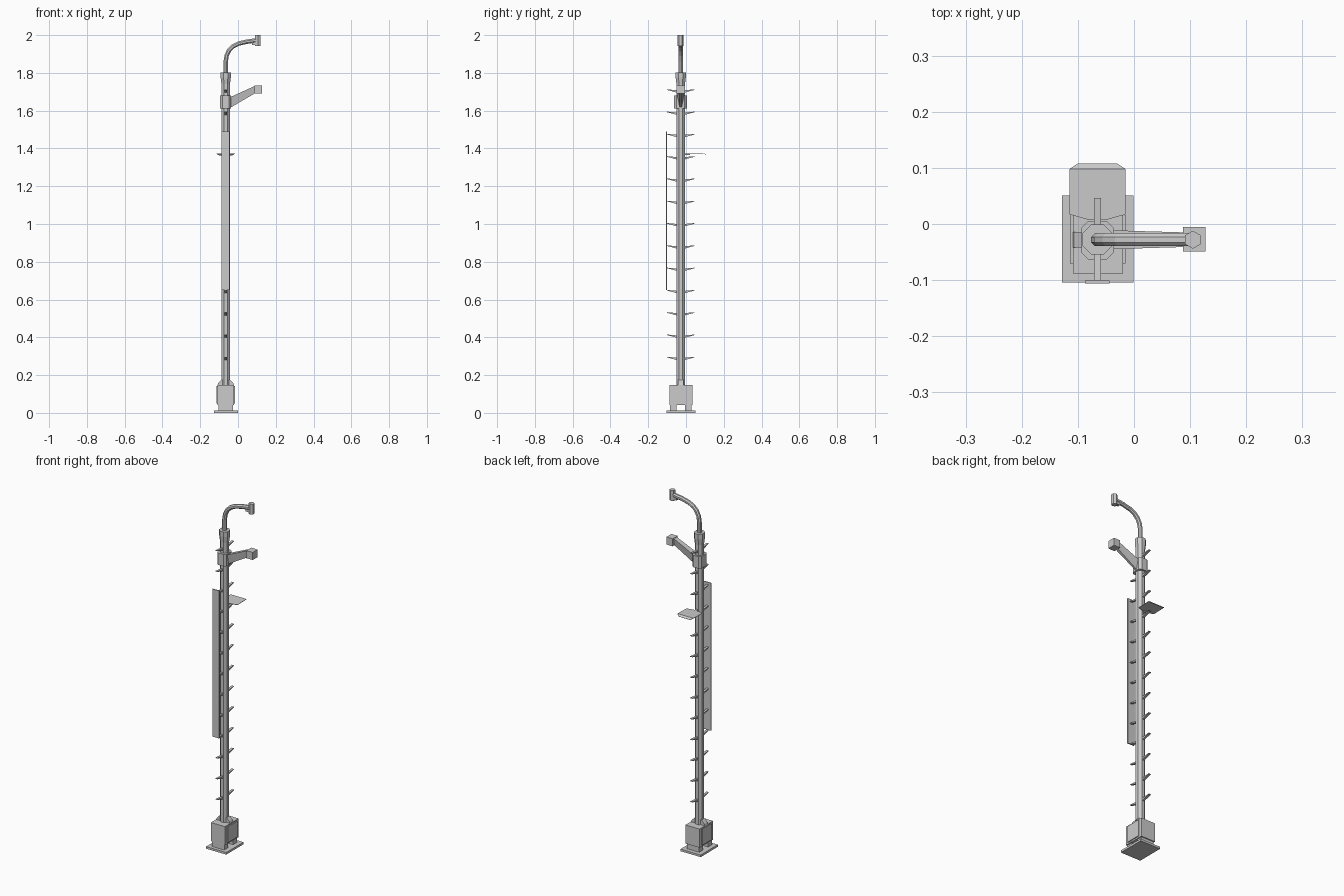
import bpy, bmesh, math
from mathutils import Vector

if "Cube" in bpy.data.objects:
    bpy.data.objects.remove(bpy.data.objects["Cube"])

CX, CY = -0.065, -0.028   # pole axis


def mesh_obj(name, bm):
    bmesh.ops.recalc_face_normals(bm, faces=bm.faces)
    me = bpy.data.meshes.new(name)
    bm.to_mesh(me)
    bm.free()
    ob = bpy.data.objects.new(name, me)
    bpy.context.collection.objects.link(ob)
    return ob


def loft(name, rings, caps=True):
    """Skin a list of equally sized closed rings."""
    bm = bmesh.new()
    vs = [[bm.verts.new(p) for p in r] for r in rings]
    n = len(vs[0])
    for a, b in zip(vs, vs[1:]):
        for i in range(n):
            j = (i + 1) % n
            bm.faces.new((a[i], a[j], b[j], b[i]))
    if caps:
        bm.faces.new(vs[0])
        bm.faces.new(vs[-1])
    return mesh_obj(name, bm)


def box(name, x0, x1, y0, y1, z0, z1):
    return loft(name, [[(x0, y0, z), (x1, y0, z), (x1, y1, z), (x0, y1, z)] for z in (z0, z1)])


def lathe(name, x, y, profile, n):
    """Faceted column from (radius, z) pairs."""
    ang = [2 * math.pi * (i + 0.5) / n for i in range(n)]
    return loft(name, [[(x + r * math.cos(a), y + r * math.sin(a), z) for a in ang] for r, z in profile])


# Base plate, feet and equipment box
box("base_plate", -0.128, -0.001, -0.104, 0.051, 0, 0.012)
for i, y in enumerate((-0.085, -0.006)):
    box(f"foot_{i}", -0.103, -0.027, y, y + 0.034, 0.012, 0.045)
box("base_box", -0.109, -0.020, -0.088, 0.034, 0.042, 0.148)
for i, x in enumerate((-0.114, -0.021)):
    box(f"box_side_panel_{i}", x, x + 0.006, -0.070, 0.016, 0.050, 0.142)

# Sloped gusset joining box and pole
loft("gusset", [[(CX - w, CY - 0.014, z), (CX + w, CY - 0.014, z),
                 (CX + w, CY + 0.014, z), (CX - w, CY + 0.014, z)]
                for w, z in ((0.044, 0.146), (0.040, 0.158), (0.022, 0.176))])

# Pole with flared top collar
lathe("pole", CX, CY, [(0.0245, 0.14), (0.0245, 1.74), (0.029, 1.775), (0.029, 1.803)], 8)

# Climbing pegs: tapered wedges on front and back
for i in range(13):
    z = 0.297 + 0.118 * i
    for side, reach in ((-1, 0.073), (1, 0.074)):
        y0, y1 = CY + side * 0.018, CY + side * reach
        loft(f"climbing_peg_{i}_{'front' if side < 0 else 'back'}",
             [[(x, y0, z - 0.018), (x, y1, z - 0.003), (x, y1, z), (x, y0, z - 0.005)]
              for x in (CX - 0.0065, CX + 0.0065)])

# Long sign board on the front pegs
box("sign_board", -0.087, -0.044, -0.106, -0.101, 0.65, 1.49)

# Thin shade plate behind the pole, with cut corners and a bent rear lip
bm = bmesh.new()
rows = [[(-0.050, 0.017, 1.372), (-0.018, 0.008, 1.372), (0.018, 0.008, 1.372), (0.050, 0.017, 1.372)],
        [(-0.050, 0.098, 1.374), (-0.018, 0.098, 1.374), (0.018, 0.098, 1.374), (0.050, 0.098, 1.374)],
        [(-0.035, 0.108, 1.365), (-0.013, 0.108, 1.365), (0.013, 0.108, 1.365), (0.035, 0.108, 1.365)]]
vs = [[bm.verts.new((CX + x, y, z)) for x, y, z in r] for r in rows]
for a, b in zip(vs, vs[1:]):
    for i in range(3):
        bm.faces.new((a[i], a[i + 1], b[i + 1], b[i]))
shade = mesh_obj("shade_plate", bm)
mod = shade.modifiers.new("thickness", 'SOLIDIFY')
mod.thickness = 0.002
box("shade_stem", CX - 0.006, CX + 0.006, CY, 0.02, 1.366, 1.372)

# Clamp and tapered bracket arm
c = 0.012
loft("clamp", [[(-0.094 + c, -0.063, z), (-0.036 - c, -0.063, z), (-0.036, -0.063 + c, z),
                (-0.036, 0.005 - c, z), (-0.036 - c, 0.005, z), (-0.094 + c, 0.005, z),
                (-0.094, 0.005 - c, z), (-0.094, -0.063 + c, z)] for z in (1.612, 1.680)])
loft("bracket_arm", [[(x, CY - b, z0), (x, CY + b, z0), (x, CY + t, z1), (x, CY - t, z1)]
                     for x, b, t, z0, z1 in ((-0.045, 0.005, 0.017, 1.613, 1.670),
                                             (0.09, 0.008, 0.013, 1.692, 1.731))])
box("bracket_end_box", 0.087, 0.127, -0.049, -0.005, 1.690, 1.733)

# Curved gooseneck tube
pts = [Vector(p) for p in ((CX, 1.79), (CX, 1.86), (-0.060, 1.893), (-0.047, 1.920), (-0.027, 1.940),
                           (0.003, 1.955), (0.045, 1.965), (0.103, 1.973))]
rings = []
for i, p in enumerate(pts):
    t = (pts[min(i + 1, len(pts) - 1)] - pts[max(i - 1, 0)]).normalized()
    rings.append([(p.x - t.y * 0.0125 * math.cos(a), CY + 0.0125 * math.sin(a), p.y + t.x * 0.0125 * math.cos(a))
                  for a in (2 * math.pi * (k + 0.5) / 8 for k in range(8))])
loft("gooseneck", rings)

# Gooseneck head with small fitting
lathe("head", 0.105, CY, [(0.016, 1.942), (0.016, 2.0)], 6)
box("head_fitting", 0.074, 0.096, CY - 0.008, CY + 0.008, 1.948, 1.968)
